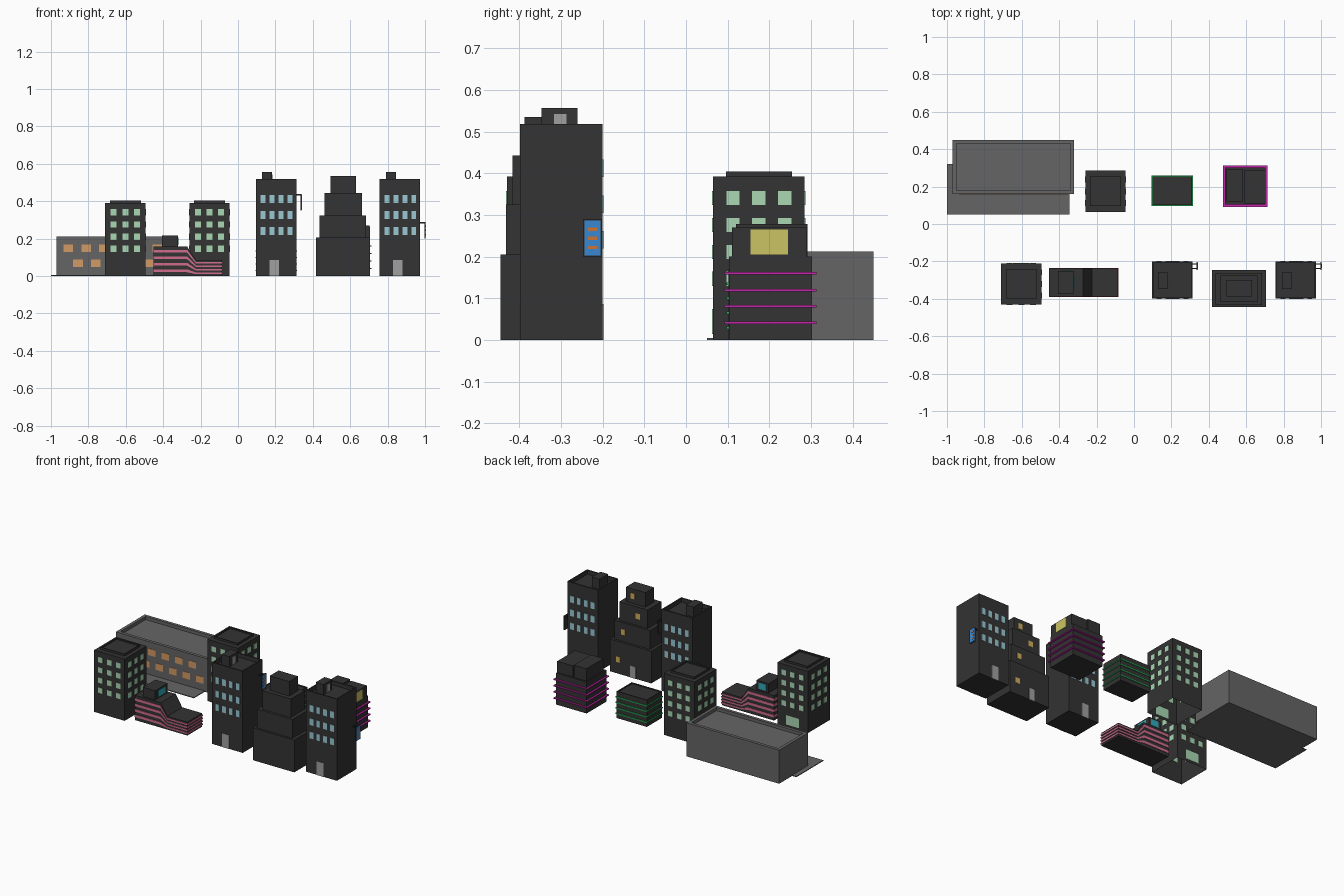
import bpy, bmesh

if "Cube" in bpy.data.objects:
    bpy.data.objects.remove(bpy.data.objects["Cube"])

def mat(name, r, g, b):
    m = bpy.data.materials.new(name)
    m.diffuse_color = (r, g, b, 1)
    m.use_nodes = True
    m.node_tree.nodes["Principled BSDF"].inputs["Base Color"].default_value = m.diffuse_color
    return m

DARK = mat("dark_wall", .033, .033, .033)
GREY = mat("grey_wall", .13, .13, .13)
DOOR = mat("door_grey", .35, .35, .35)
MINT = mat("mint_glass", .4, .68, .45)
SKY = mat("sky_glass", .32, .58, .65)
AMBER = mat("amber_glass", .65, .32, .13)
GOLD = mat("gold_glass", .62, .42, .1)
YELLOW = mat("yellow_glass", .6, .55, .13)
CYAN = mat("cyan_glass", .03, .4, .5)
PINK = mat("pink_band", .65, .15, .27)
MAGENTA = mat("magenta_band", .55, .02, .4)
GREEN = mat("green_band", .02, .5, .1)
BLUE = mat("sign_blue", .04, .25, .65)
ORANGE = mat("sign_orange", .65, .17, .03)

def finish(name, bm, m):
    bmesh.ops.recalc_face_normals(bm, faces=bm.faces)
    me = bpy.data.meshes.new(name)
    bm.to_mesh(me)
    bm.free()
    me.materials.append(m)
    ob = bpy.data.objects.new(name, me)
    bpy.context.collection.objects.link(ob)
    return ob

def add_box(bm, x0, x1, y0, y1, z0, z1):
    v = bmesh.ops.create_cube(bm, size=1)["verts"]
    for p in v:
        p.co = ((x0 + x1) / 2 + p.co.x * (x1 - x0),
                (y0 + y1) / 2 + p.co.y * (y1 - y0),
                (z0 + z1) / 2 + p.co.z * (z1 - z0))
    return v

def boxes(name, m, *dims):
    bm = bmesh.new()
    for d in dims:
        add_box(bm, *d)
    return finish(name, bm, m)

def block(name, m, dims, rim=0, sink=0, open_base=False):
    """Box whose roof is inset by rim and moved down by sink."""
    bm = bmesh.new()
    add_box(bm, *dims)
    bm.normal_update()
    top = max(bm.faces, key=lambda f: f.calc_center_median().z)
    low = min(bm.faces, key=lambda f: f.calc_center_median().z)
    if rim:
        bmesh.ops.inset_region(bm, faces=[top], thickness=rim)
        new = bmesh.ops.extrude_face_region(bm, geom=[top])["geom"]
        for v in new:
            if isinstance(v, bmesh.types.BMVert):
                v.co.z -= sink
        if top.is_valid:
            bmesh.ops.delete(bm, geom=[top], context='FACES_ONLY')
    if open_base:
        bmesh.ops.delete(bm, geom=[low], context='FACES_ONLY')
    return finish(name, bm, m)

def prism(bm, profile, y0, y1):
    a = [bm.verts.new((x, y0, z)) for x, z in profile]
    b = [bm.verts.new((x, y1, z)) for x, z in profile]
    n = len(a)
    bm.faces.new(a)
    bm.faces.new(b[::-1])
    for i in range(n):
        bm.faces.new((a[i], a[(i + 1) % n], b[(i + 1) % n], b[i]))

T = .002  # thickness of panes

# Warehouse with forecourt slab
block("warehouse", GREY, (-.97, -.32, .16, .45, 0, .213), .028, .02)
boxes("forecourt_slab", GREY, (-1, -.345, .05, .32, 0, .005))
boxes("warehouse_windows", AMBER, *[
    (x + k * .095 - .026, x + k * .095 + .026, .16 - T, .16 + T, z - .021, z + .021)
    for x, z in ((-.907, .149), (-.855, .069)) for k in range(6)])

# Apartment blocks: windows on four sides, wide entrance on one
def apartment(name, x, y, back_door):
    hx, hy = .1075, .11
    block(name, DARK, (x - hx, x + hx, y - hy, y + hy, 0, .392), open_base=True)
    block(name + "_roof", DARK, (x - .083, x + .083, y - .079, y + .079, .388, .405), .006, .008)
    panes = []
    for z in (.147, .211, .276, .341):
        for o in (-.062, 0, .062):
            for s in (-1, 1):
                panes.append((x + o - .016, x + o + .016, y + s * hy - T, y + s * hy + T, z - .017, z + .017))
                panes.append((x + s * hx - T, x + s * hx + T, y + o - .016, y + o + .016, z - .017, z + .017))
    boxes(name + "_windows", MINT, *panes)
    yd = y + (hy if back_door else -hy)
    boxes(name + "_entrance", MINT, (x - .045, x + .045, yd - T, yd + T, .015, .075))

apartment("apartment_left", -.6025, -.32, True)
apartment("apartment_rear", -.1525, .175, False)

# Twin towers with roof hut and hanging sign
def tower(name, x, sign_z):
    x0, x1, y0, y1 = x, x + .217, -.398, -.2
    block(name, DARK, (x0, x1, y0, y1, 0, .518), .012, .025)
    boxes(name + "_roof_hut", DARK, (x + .033, x + .087, -.347, -.26, .49, .557))
    boxes(name + "_hut_door", DOOR, (x + .086, x + .089, -.317, -.287, .493, .543))
    boxes(name + "_windows", SKY, *[
        (x + .026 + k * .048, x + .052 + k * .048, y - T, y + T, z - .021, z + .021)
        for y in (y0, y1) for z in (.241, .326, .412) for k in range(4)])
    boxes(name + "_doors", DOOR, *[(x + .073, x + .123, y - T, y + T, 0, .087) for y in (y0, y1)])
    boxes(name + "_sign_brackets", DARK, *[
        (x1, x1 + .024, y - .003, y + .003, sign_z + .082, sign_z + .088) for y in (-.237, -.213)])
    boxes(name + "_sign_board", DARK, (x1 + .022, x1 + .028, -.247, -.202, sign_z, sign_z + .09))
    boxes(name + "_sign_panel", BLUE, (x1 + .027, x1 + .029, -.244, -.205, sign_z + .003, sign_z + .087))
    boxes(name + "_sign_accents", ORANGE, *[
        (x1 + .028, x1 + .030, -.235, -.214, sign_z + z, sign_z + z + .008) for z in (.018, .04, .062)])

tower("tower_centre", .095, .35)
tower("tower_right", .757, .2)

# Stepped tower: four shrinking tiers, details at the back
tiers = [(.417, .707, -.445, -.247, 0, .205), (.437, .685, -.432, -.262, .205, .325),
         (.463, .662, -.416, -.276, .325, .443), (.495, .632, -.388, -.3, .443, .535)]
boxes("stepped_tower", DARK, *tiers)
boxes("stepped_tower_windows", GOLD, *[
    (x - .015, x + .015, t[3] - T, t[3] + T, z - .018, z + .018)
    for t, x, z in zip(tiers, (.65, .625, .53, .585), (.09, .265, .385, .49))])
boxes("stepped_tower_door", DOOR, (.525, .565, -.247 - T, -.247 + T, 0, .075))

# Banded low buildings
def bands(name, m, x0, x1, y0, y1, zs, out):
    boxes(name, m, *[d for z in zs for d in (
        (x0 - out, x1 + out, y0 - out, y0, z - .003, z + .003),
        (x0 - out, x1 + out, y1, y1 + out, z - .003, z + .003),
        (x0 - out, x0, y0, y1, z - .003, z + .003),
        (x1, x1 + out, y0, y1, z - .003, z + .003))])

block("green_banded_house", DARK, (.098, .31, .102, .253, 0, .17), .008, .006)
bands("green_bands", GREEN, .098, .31, .102, .253, (.03, .065, .1, .135), .005)

boxes("magenta_banded_house", DARK, (.487, .702, .103, .302, 0, .2))
bands("magenta_bands", MAGENTA, .487, .702, .103, .302, (.041, .081, .12, .16), .011)
boxes("penthouse", DARK, (.495, .584, .12, .292, .2, .278), (.59, .702, .11, .29, .2, .27))
boxes("penthouse_window", YELLOW, (.701, .705, .155, .245, .205, .265))

# Sloping terrace with pink bands following the roofline
xs = (-.452, -.272, -.225, -.085)
bm = bmesh.new()
prism(bm, [(xs[0], 0), (xs[3], 0), (xs[3], .085), (xs[2], .085), (xs[1], .158), (xs[0], .158)], -.387, -.238)
finish("terrace", bm, DARK)
bm = bmesh.new()
ex = (xs[0] - .003, xs[1], xs[2], xs[3] + .003)
for k in range(4):
    lo, hi = .13 + k * .22, .23 + k * .22
    h = (.158, .158, .085, .085)
    prism(bm, [(x, q * lo) for x, q in zip(ex, h)] +
              [(x, q * hi) for x, q in reversed(list(zip(ex, h)))], -.39, -.235)
finish("terrace_bands", bm, PINK)
boxes("terrace_roof_hut", DARK, (-.405, -.32, -.375, -.25, .155, .217))
boxes("terrace_hut_windows", CYAN, (-.322, -.318, -.345, -.275, .167, .207),
      (-.39, -.335, -.252, -.248, .167, .207))
